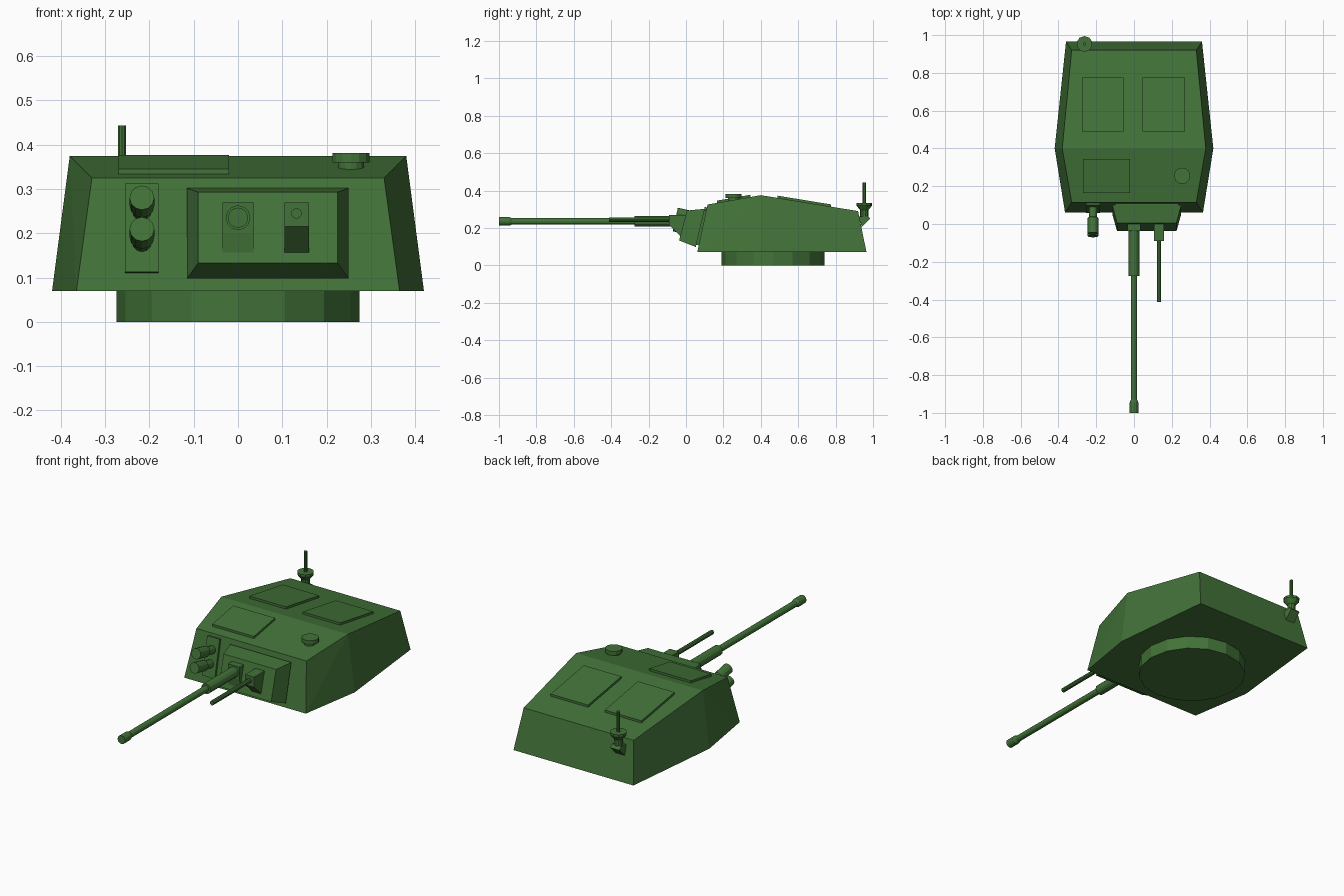
import bpy, bmesh
from mathutils import Vector

if "Cube" in bpy.data.objects:
    bpy.data.objects.remove(bpy.data.objects["Cube"])

mat = bpy.data.materials.new("green_paint")
mat.diffuse_color = (0.055, 0.17, 0.04, 1)
mat.use_nodes = True
mat.node_tree.nodes["Principled BSDF"].inputs["Base Color"].default_value = mat.diffuse_color


def finish(name, bm):
    bmesh.ops.recalc_face_normals(bm, faces=bm.faces)
    me = bpy.data.meshes.new(name)
    bm.to_mesh(me)
    bm.free()
    me.materials.append(mat)
    ob = bpy.data.objects.new(name, me)
    bpy.context.collection.objects.link(ob)
    return ob


def hull(name, pts):
    """Flat-faced convex solid around a few points."""
    bm = bmesh.new()
    for p in pts:
        bm.verts.new(p)
    bmesh.ops.convex_hull(bm, input=bm.verts)
    bmesh.ops.dissolve_limit(bm, angle_limit=0.04, verts=bm.verts, edges=bm.edges)
    return finish(name, bm)


def prism(name, x0, x1, profile):
    """Side profile (y, z) extruded from x0 to x1."""
    return hull(name, [(x, y, z) for x in (x0, x1) for y, z in profile])


def lathe(name, origin, axis, profile, sides=12):
    """Faceted round part: (distance, radius) pairs along an axis."""
    q = Vector((0, 0, 1)).rotation_difference(Vector(axis))
    bm = bmesh.new()
    rings = []
    for d, r in profile:
        c = bmesh.ops.create_circle(bm, segments=sides, radius=r)["verts"]
        for v in c:
            v.co = Vector(origin) + q @ (v.co + Vector((0, 0, d)))
        rings.append(c)
    for a, b in zip(rings, rings[1:]):
        for i in range(sides):
            j = (i + 1) % sides
            bm.faces.new((a[i], a[j], b[j], b[i]))
    bm.faces.new(rings[0])
    bm.faces.new(rings[-1])
    return finish(name, bm)


# Armoured shell: (half width, y, z), mirrored
shell = [(0.365, 0.06, 0.07), (0.42, 0.40, 0.07), (0.36, 0.965, 0.07),
         (0.33, 0.115, 0.325), (0.38, 0.40, 0.375), (0.33, 0.92, 0.29)]
hull("turret_shell", [(s * x, y, z) for s in (-1, 1) for x, y, z in shell])

# Turret ring
lathe("turret_ring", (0, 0.465, 0), (0, 0, 1), [(0, 0.275), (0.075, 0.275)], 16)

# Gun mantlet with chamfered border, and its backing
front = [(x, y, z) for x in (-0.09, 0.225) for y, z in ((-0.037, 0.133), (0.005, 0.293))]
back = [(x, y, z) for x in (-0.115, 0.25) for y, z in ((0.052, 0.098), (0.1, 0.302))]
hull("mantlet", front + back)
prism("mantlet_backing", -0.10, 0.235,
      [(0.045, 0.11), (0.09, 0.295), (0.13, 0.295), (0.085, 0.11)])

# Main gun
prism("gun_block", -0.035, 0.035,
      [(0.02, 0.155), (-0.031, 0.157), (-0.036, 0.20), (-0.036, 0.27), (0.02, 0.27)])
lathe("gun_barrel", (0, 0, 0.235), (0, -1, 0),
      [(0.0, 0.028), (0.275, 0.028), (0.275, 0.017), (0.93, 0.017),
       (0.945, 0.023), (1.0, 0.023)])

# Coaxial machine gun
prism("machine_gun_block", 0.105, 0.16,
      [(0.02, 0.155), (-0.031, 0.157), (-0.09, 0.215), (-0.09, 0.27), (0.02, 0.27)])
lathe("machine_gun_barrel", (0.132, 0, 0.245), (0, -1, 0), [(0.05, 0.012), (0.413, 0.012)], 10)

# Smoke launchers on a sloped plate
prism("smoke_launcher_plate", -0.255, -0.18,
      [(0.057, 0.113), (0.10, 0.312), (0.125, 0.307), (0.082, 0.108)])
for i, (y, z) in enumerate(((0.095, 0.249), (0.08, 0.178))):
    lathe(f"smoke_launcher_{i}", (-0.217, y, z), (0, -0.977, 0.212),
          [(0, 0.022), (0.06, 0.022), (0.065, 0.028), (0.148, 0.028)])


# Roof hatches lying on the roof slopes
def roof(y):
    return 0.325 + (y - 0.115) * 0.1754 if y < 0.4 else 0.375 - (y - 0.4) * 0.1635


for name, x0, x1, y0, y1 in (("front_hatch", -0.27, -0.02, 0.165, 0.345),
                             ("rear_hatch_left", -0.275, -0.055, 0.49, 0.775),
                             ("rear_hatch_right", 0.045, 0.27, 0.49, 0.775)):
    prism(name, x0, x1, [(y, roof(y) + h) for y in (y0, y1) for h in (-0.005, 0.012)])

# Roof sight
lathe("roof_sight", (0.255, 0.255, 0), (0, 0, 1),
      [(0.335, 0.03), (0.36, 0.03), (0.36, 0.043), (0.381, 0.043)], 14)

# Antenna on a rear bracket
prism("antenna_bracket", -0.29, -0.235,
      [(0.925, 0.26), (0.94, 0.205), (0.985, 0.25), (0.97, 0.265)])
lathe("antenna", (-0.262, 0.953, 0), (0, 0, 1),
      [(0.24, 0.022), (0.295, 0.022), (0.32, 0.042), (0.333, 0.042),
       (0.333, 0.009), (0.443, 0.009)], 10)
